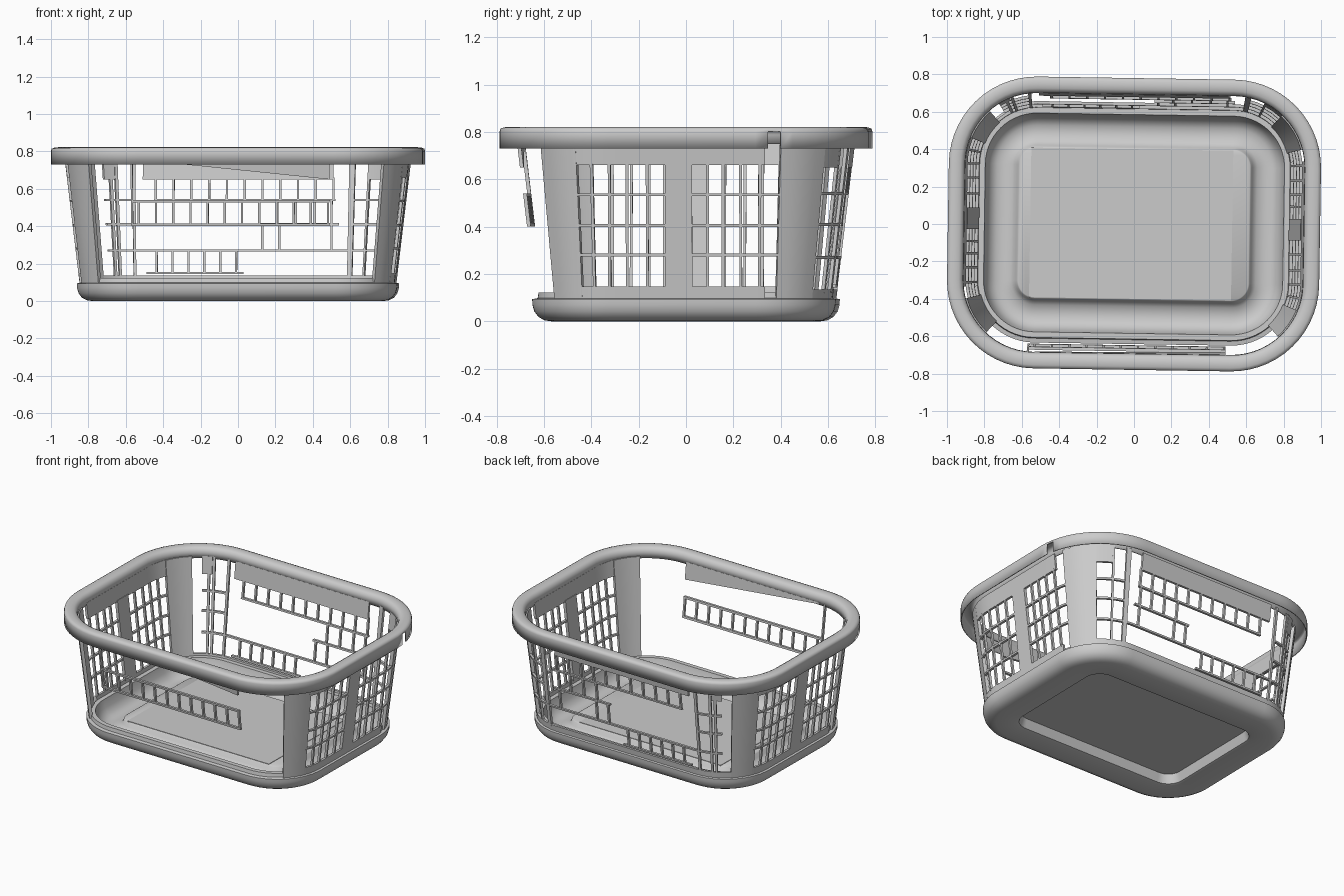
import bpy, bmesh, math
from mathutils import Vector

if "Cube" in bpy.data.objects:
    bpy.data.objects.remove(bpy.data.objects["Cube"])

# Every outline is an offset of one inner rectangle (half sizes HX, HY)
HX, HY, ARC = 0.525, 0.31, 0.55
HALF = 2 * HY + 2 * ARC + 2 * HX      # half of the perimeter parameter
BACK, FRONT = HALF / 2, HALF * 1.5    # parameter at the middle of each long wall
TILT = math.radians(-0.9)


def pt(s, r, z):
    """Point at perimeter parameter s (0 = middle of right side, counter-clockwise)."""
    s = s % (2 * HALF)
    sign = 1
    if s >= HALF:
        s, sign = s - HALF, -1
    if s < HY:
        x, y, a = HX, s, 0
    elif s < HY + ARC:
        x, y, a = HX, HY, (s - HY) / ARC * math.pi / 2
    elif s < HY + ARC + 2 * HX:
        x, y, a = HX - (s - HY - ARC), HY, math.pi / 2
    elif s < HY + 2 * ARC + 2 * HX:
        x, y, a = -HX, HY, math.pi / 2 + (s - HY - ARC - 2 * HX) / ARC * math.pi / 2
    else:
        x, y, a = -HX, HALF - s, math.pi
    return Vector((sign * (x + r * math.cos(a)), sign * (y + r * math.sin(a)), z))


def wall_r(z):
    return 0.36 + 0.12 * (z - 0.45)


def finish(name, bm, angle=35):
    bmesh.ops.recalc_face_normals(bm, faces=bm.faces)
    me = bpy.data.meshes.new(name)
    bm.to_mesh(me)
    bm.free()
    ob = bpy.data.objects.new(name, me)
    bpy.context.collection.objects.link(ob)
    ob.rotation_euler.z = TILT
    bpy.ops.object.select_all(action='DESELECT')
    ob.select_set(True)
    bpy.context.view_layer.objects.active = ob
    bpy.ops.object.shade_smooth_by_angle(angle=math.radians(angle))
    return ob


def stations():
    """Parameter values around the loop, dense in the corners only."""
    out = []
    for start in (HY, HY + ARC + 2 * HX):
        for half in (0, HALF):
            out += [half + start + ARC * i / 14 for i in range(15)]
    return sorted(out)


def sweep(bm, profile, caps=False):
    st = stations()
    n = len(st)
    rings = [[bm.verts.new(pt(s, r, z)) for s in st] for r, z in profile]
    for A, B in zip(rings, rings[1:]):
        for i in range(n):
            j = (i + 1) % n
            bm.faces.new((A[i], A[j], B[j], B[i]))
    if caps:
        bm.faces.new(rings[0])
        bm.faces.new(rings[-1])


def patch(bm, s0, s1, z0, z1, t=0.016, z0_end=None):
    """Curved slab of the sloping wall; the lower edge may slant."""
    z0_end = z0 if z0_end is None else z0_end
    n = max(1, math.ceil((s1 - s0) / 0.05))
    sec = []
    for i in range(n + 1):
        f = i / n
        s, lo = s0 + (s1 - s0) * f, z0 + (z0_end - z0) * f
        sec.append([bm.verts.new(pt(s, wall_r(z) - d, z))
                    for z, d in ((lo, 0), (z1, 0), (z1, t), (lo, t))])
    for A, B in zip(sec, sec[1:]):
        for k in range(4):
            m = (k + 1) % 4
            bm.faces.new((A[k], A[m], B[m], B[k]))
    bm.faces.new(sec[0])
    bm.faces.new(sec[-1])


def bars(bm, values, z0, z1, w=0.012):
    for s in values:
        patch(bm, s - w / 2, s + w / 2, z0, z1)


def rails(bm, heights, s0, s1, h=0.012):
    for z in heights:
        patch(bm, s0, s1, z - h / 2, z + h / 2)


TOP = 0.765

# Hollow rim, open underneath, with a small break at the right rear
bm = bmesh.new()
sweep(bm, [(0.47, 0.73), (0.47, 0.802), (0.466, 0.814), (0.452, 0.82), (0.43, 0.822),
           (0.408, 0.819), (0.392, 0.81), (0.384, 0.79), (0.382, 0.75)])
gone = [f for f in bm.faces if f.calc_center_median().x > 0.98
        and 0.35 < f.calc_center_median().y < 0.4 and f.calc_center_median().z < 0.8]
bmesh.ops.delete(bm, geom=gone, context='FACES')
rim = finish("rim", bm, 50)
mod = rim.modifiers.new("thickness", 'SOLIDIFY')
mod.thickness = 0.008

# Base tray: raised floor, gutter, ledge and rounded underside with a recess
bm = bmesh.new()
sweep(bm, [(0.09, 0.075), (0.097, 0.07), (0.105, 0.045), (0.13, 0.024), (0.17, 0.014),
           (0.21, 0.017), (0.24, 0.035), (0.262, 0.07), (0.275, 0.122), (0.305, 0.122),
           (0.309, 0.098), (0.332, 0.094), (0.331, 0.07), (0.323, 0.042), (0.305, 0.018),
           (0.278, 0.004), (0.25, 0.0), (0.125, 0.0), (0.108, 0.005), (0.1, 0.03),
           (0.09, 0.064)], caps=True)
finish("base_tray", bm, 40)

# Slightly raised centre panel of the floor
bm = bmesh.new()
bmesh.ops.create_cube(bm, size=1)
bmesh.ops.scale(bm, vec=(1.08, 0.8, 0.006), verts=bm.verts)
bmesh.ops.translate(bm, vec=(-0.015, 0, 0.075), verts=bm.verts)
finish("floor_panel", bm)

# Corner pillars
bm = bmesh.new()
for c in (0, HALF):
    patch(bm, c + 0.405, c + 0.602, 0.095, TOP, 0.022)
    patch(bm, c - 0.602, c - 0.44, 0.095, TOP, 0.022)
finish("corner_pillars", bm)

# Short side walls: top band, sill, centre strip and lattice
for name, c in (("right_wall", 0), ("left_wall", HALF)):
    bm = bmesh.new()
    patch(bm, c - 0.45, c + 0.345, 0.66, TOP)
    patch(bm, c - 0.45, c + 0.35, 0.095, 0.147)
    patch(bm, c - 0.075, c + 0.04, 0.14, 0.67, 0.02)
    bars(bm, [c + v for v in (-0.38, -0.31, -0.235, -0.15, 0.105, 0.17, 0.245, 0.325)], 0.14, 0.67)
    rails(bm, (0.28, 0.405, 0.535), c - 0.45, c + 0.41)
    finish(name, bm)

# Broken long back wall: band, remaining ladders, corner lattices
bm = bmesh.new()
patch(bm, BACK - 0.5, BACK + 0.52, 0.65, TOP)
patch(bm, 0.602, 0.70, 0.65, TOP)
patch(bm, 2.05, 2.11, 0.65, TOP)
patch(bm, 0.602, HALF - 0.602, 0.095, 0.135)
bars(bm, [BACK + 0.45 - 0.095 * i for i in range(11)], 0.54, 0.66)
rails(bm, (0.54,), BACK - 0.51, BACK + 0.46)
rails(bm, (0.41,), BACK - 0.53, BACK - 0.1)
bars(bm, [BACK - v for v in (0.2, 0.3, 0.4, 0.49)], 0.41, 0.54)
bars(bm, [BACK - v for v in (0.12, 0.21, 0.49)], 0.27, 0.41)
rails(bm, (0.27,), 0.79, 2.01)
bars(bm, [BACK + 0.02 + 0.085 * i for i in range(6)], 0.15, 0.27)
rails(bm, (0.15,), BACK - 0.02, BACK + 0.5)
patch(bm, 0.775, 0.805, 0.12, TOP)
bars(bm, (0.70,), 0.12, TOP)
rails(bm, (0.27, 0.41, 0.54), 0.602, 0.79)
bars(bm, (1.95, 2.04, 2.07), 0.12, TOP, 0.016)
rails(bm, (0.27, 0.41, 0.54), 1.95, 2.11)
finish("back_wall", bm)

# Broken front wall: tapering band and one hanging ladder
bm = bmesh.new()
patch(bm, FRONT - 0.52, FRONT + 0.5, 0.755, TOP, z0_end=0.65)
rails(bm, (0.408, 0.534), FRONT - 0.56, FRONT + 0.5, 0.014)
bars(bm, [FRONT - 0.52 + 0.092 * i for i in range(12)], 0.41, 0.535)
bars(bm, (FRONT - 0.555,), 0.41, TOP, 0.01)
finish("front_wall", bm)
